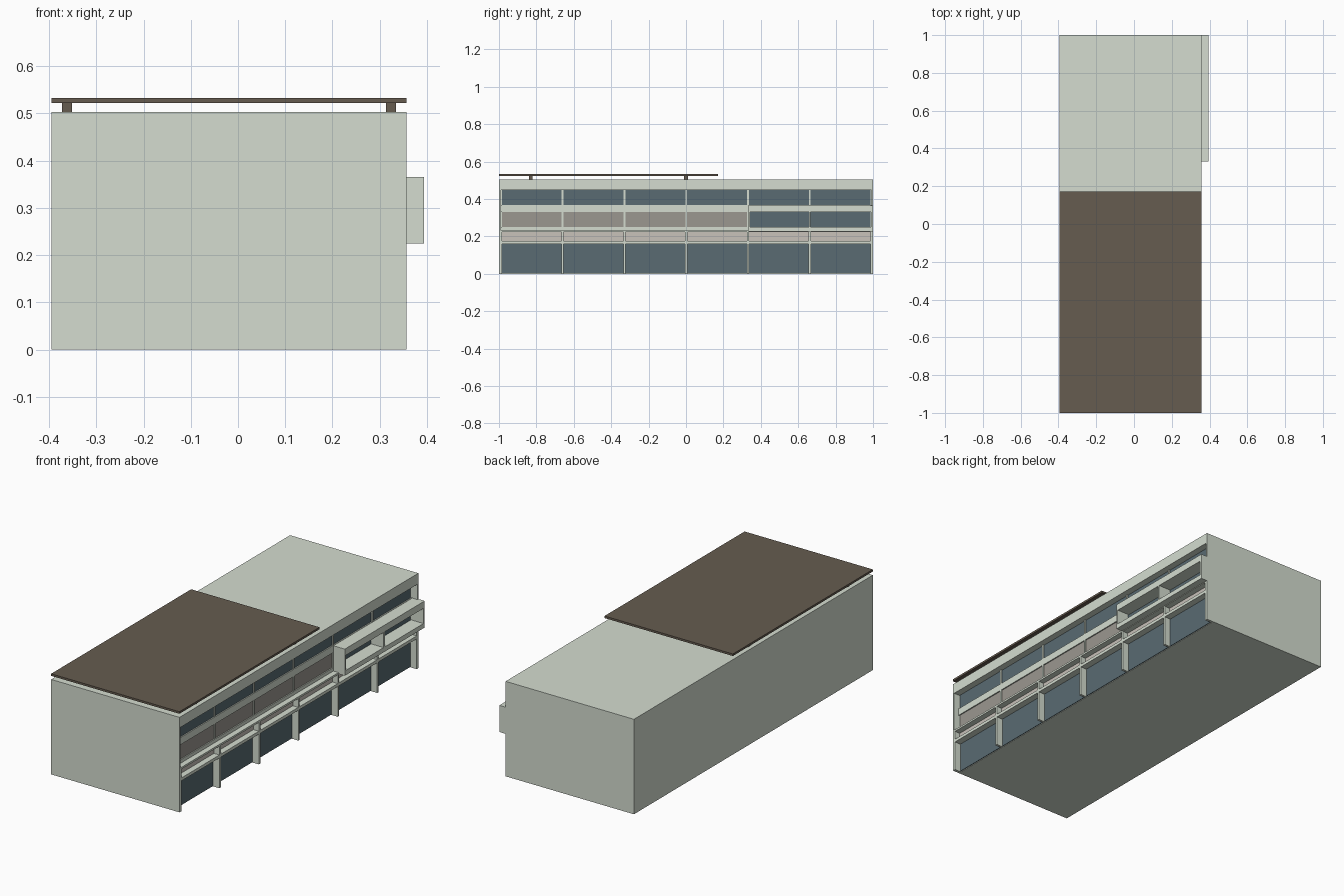
import bpy, bmesh

if "Cube" in bpy.data.objects:
    bpy.data.objects.remove(bpy.data.objects["Cube"])


def material(name, rgb):
    m = bpy.data.materials.new(name)
    m.diffuse_color = (*rgb, 1)
    m.use_nodes = True
    m.node_tree.nodes["Principled BSDF"].inputs["Base Color"].default_value = m.diffuse_color
    return m


PLASTER = material("plaster", (0.66, 0.72, 0.63))
GLASS = material("glass", (0.10, 0.147, 0.17))
BROWN = material("brown_roof", (0.133, 0.107, 0.08))
SHUTTER = material("shutter", (0.33, 0.31, 0.28))
PANEL = material("pale_panel", (0.58, 0.54, 0.49))


def boxes(name, mat, *blocks):
    """One object from blocks given as (x0, x1, y0, y1, z0, z1)."""
    bm = bmesh.new()
    for x0, x1, y0, y1, z0, z1 in blocks:
        vs = bmesh.ops.create_cube(bm, size=1)["verts"]
        for v in vs:
            v.co.x = x0 if v.co.x < 0 else x1
            v.co.y = y0 if v.co.y < 0 else y1
            v.co.z = z0 if v.co.z < 0 else z1
    me = bpy.data.meshes.new(name)
    bm.to_mesh(me)
    bm.free()
    me.materials.append(mat)
    ob = bpy.data.objects.new(name, me)
    bpy.context.collection.objects.link(ob)
    return ob


FRONT, WALL, CORE, BACK = 0.357, 0.327, 0.317, -0.395
Y0, Y1, TOP = -0.99, 0.992, 0.503
PITCH = (Y1 - Y0) / 6
posts = [Y0 + PITCH * i for i in range(7)]
HALF = 0.005

# Main volume, end walls and overhanging roof edge
boxes("building_core", PLASTER, (BACK, CORE, Y0, Y1, 0, TOP))
boxes("end_walls", PLASTER,
      (BACK, FRONT, -1, Y0, 0, TOP), (BACK, FRONT, Y1, 1, 0, TOP))
boxes("roof_edge", PLASTER, (CORE, FRONT, Y0, Y1, 0.447, TOP))

# Upper wall bands and mullions around the recessed windows
boxes("upper_wall_bands", PLASTER,
      (CORE, WALL, Y0, Y1, 0.232, 0.25),
      (CORE, WALL, Y0, Y1, 0.33, 0.368))
boxes("upper_mullions", PLASTER,
      *[(CORE, WALL, y - HALF, y + HALF, z0, z1)
        for y in posts[1:-1] for z0, z1 in ((0.25, 0.33), (0.368, 0.447))])

# Ground floor columns and the two ledges
boxes("columns", PLASTER,
      *[(CORE, FRONT, y - 0.006, y + 0.006, 0, 0.23) for y in posts[1:-1]],
      (CORE, FRONT, Y0, Y0 + 0.006, 0, 0.23), (CORE, FRONT, Y1 - 0.006, Y1, 0, 0.23))
boxes("ledges", PLASTER,
      (CORE, FRONT, Y0, Y1, 0.16, 0.176), (CORE, FRONT, Y0, Y1, 0.222, 0.232))

# Infill of each bay
for i in range(6):
    a, b = posts[i] + HALF, posts[i + 1] - HALF
    boxes(f"ground_window_{i + 1}", GLASS, (CORE, CORE + 0.004, a, b, 0.003, 0.16))
    boxes(f"ledge_panel_{i + 1}", PANEL, (CORE, CORE + 0.008, a, b, 0.176, 0.222))
    boxes(f"middle_infill_{i + 1}", SHUTTER if i < 4 else GLASS,
          (CORE, CORE + 0.004, a, b, 0.25, 0.33))
    boxes(f"top_window_{i + 1}", GLASS, (CORE, CORE + 0.004, a, b, 0.368, 0.447))

# Projecting window frame over the last two bays
A, M, OUT = posts[4], posts[5], 0.394
boxes("projecting_frame", PLASTER,
      (WALL, OUT, A, 1, 0.225, 0.25), (WALL, OUT, A, 1, 0.33, 0.366),
      (WALL, OUT, A, A + 0.01, 0.25, 0.33),
      (WALL, OUT, M - HALF, M + HALF, 0.25, 0.33),
      (WALL, OUT, 0.99, 1, 0.25, 0.33))

# Raised brown roof plate on short supports
boxes("roof_plate", BROWN, (BACK, FRONT, -1, 0.172, 0.522, 0.533))
boxes("roof_supports", BROWN,
      *[(x - 0.011, x + 0.011, y - 0.01, y + 0.01, TOP, 0.522)
        for x in (-0.362, 0.324) for y in (-0.83, 0.0)])
